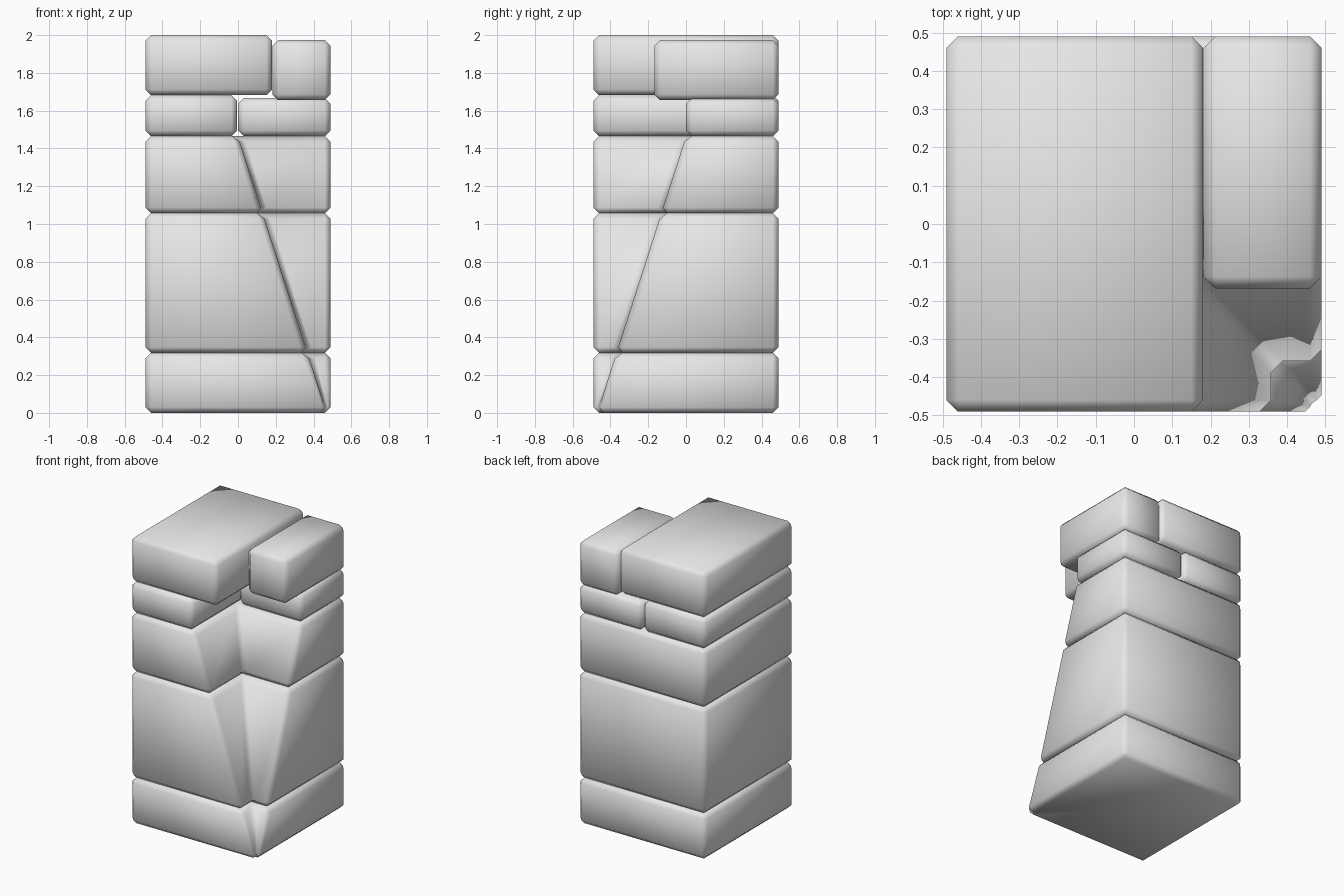
import bpy
import bmesh
from mathutils import Vector

if "Cube" in bpy.data.objects:
    bpy.data.objects.remove(bpy.data.objects["Cube"], do_unlink=True)

HALF = 0.49     # half width of the pillar
BEVEL = 0.03    # chamfer on every stone edge

stone = bpy.data.materials.new("grey stone")
stone.use_nodes = True
GREY = (0.8, 0.8, 0.8, 1)
stone.diffuse_color = GREY
stone.node_tree.nodes["Principled BSDF"].inputs["Base Color"].default_value = GREY


def rectangle(x0, x1, y0, y1):
    """Plan that is the same at every height."""
    return lambda z: [(x0, y0), (x1, y0), (x1, y1), (x0, y1)]


def notched(z):
    """Square plan whose front corner is cut away more with height."""
    a = 0.47 - 0.321 * z
    return [(-HALF, -HALF), (a, -HALF), (a, -a),
            (HALF, -a), (HALF, HALF), (-HALF, HALF)]


def rings(plan, z):
    """Chamfered outline and inset outline of a right-angled plan."""
    pts = [Vector(p) for p in plan(z)]
    outer, inset = [], []
    for i, p in enumerate(pts):
        before, after = p - pts[i - 1], pts[(i + 1) % len(pts)] - p
        cut = min(BEVEL, 0.45 * before.length, 0.45 * after.length)
        e1, e2 = before.normalized(), after.normalized()
        outer += [p - e1 * cut, p + e2 * cut]
        inset.append(p + BEVEL * Vector((-e1.y - e2.y, e1.x + e2.x)))
    return outer, inset


def block(name, plan, z0, z1):
    """Stone with chamfered edges between two heights."""
    bm = bmesh.new()

    def add(points, z):
        return [bm.verts.new((p.x, p.y, z)) for p in points]

    sides, caps = [], []
    for z, inward in ((z0, BEVEL), (z1, -BEVEL)):
        sides.append(add(rings(plan, z + inward)[0], z + inward))
        caps.append(add(rings(plan, z)[1], z))

    # Walls and vertical chamfers
    low, high = sides
    n = len(low)
    for i in range(n):
        j = (i + 1) % n
        bm.faces.new((low[i], low[j], high[j], high[i]))

    # Caps with their chamfers and corner triangles
    for side, cap in zip(sides, caps):
        bm.faces.new(cap)
        for i in range(len(cap)):
            k = (i + 1) % len(cap)
            bm.faces.new((side[2 * i], side[2 * i + 1], cap[i]))
            bm.faces.new((side[2 * i + 1], side[2 * k], cap[k], cap[i]))

    bmesh.ops.recalc_face_normals(bm, faces=bm.faces[:])
    for face in bm.faces:
        face.smooth = True
    mesh = bpy.data.meshes.new(name)
    bm.to_mesh(mesh)
    bm.free()
    mesh.materials.append(stone)
    obj = bpy.data.objects.new(name, mesh)
    bpy.context.collection.objects.link(obj)
    return obj


# Notched lower courses
block("base_stone", notched, 0, 0.318)
block("main_stone", notched, 0.318, 1.057)
block("shoulder_stone", notched, 1.057, 1.465)

# Split course
block("right_neck_stone", rectangle(-HALF, -0.005, -HALF, HALF), 1.465, 1.682)
block("left_neck_stone", rectangle(0, HALF, 0, HALF), 1.465, 1.667)

# Cap stones
block("large_cap_stone", rectangle(-HALF, 0.18, -HALF, HALF), 1.682, 2)
block("small_cap_stone", rectangle(0.182, HALF, -0.168, HALF), 1.656, 1.973)
